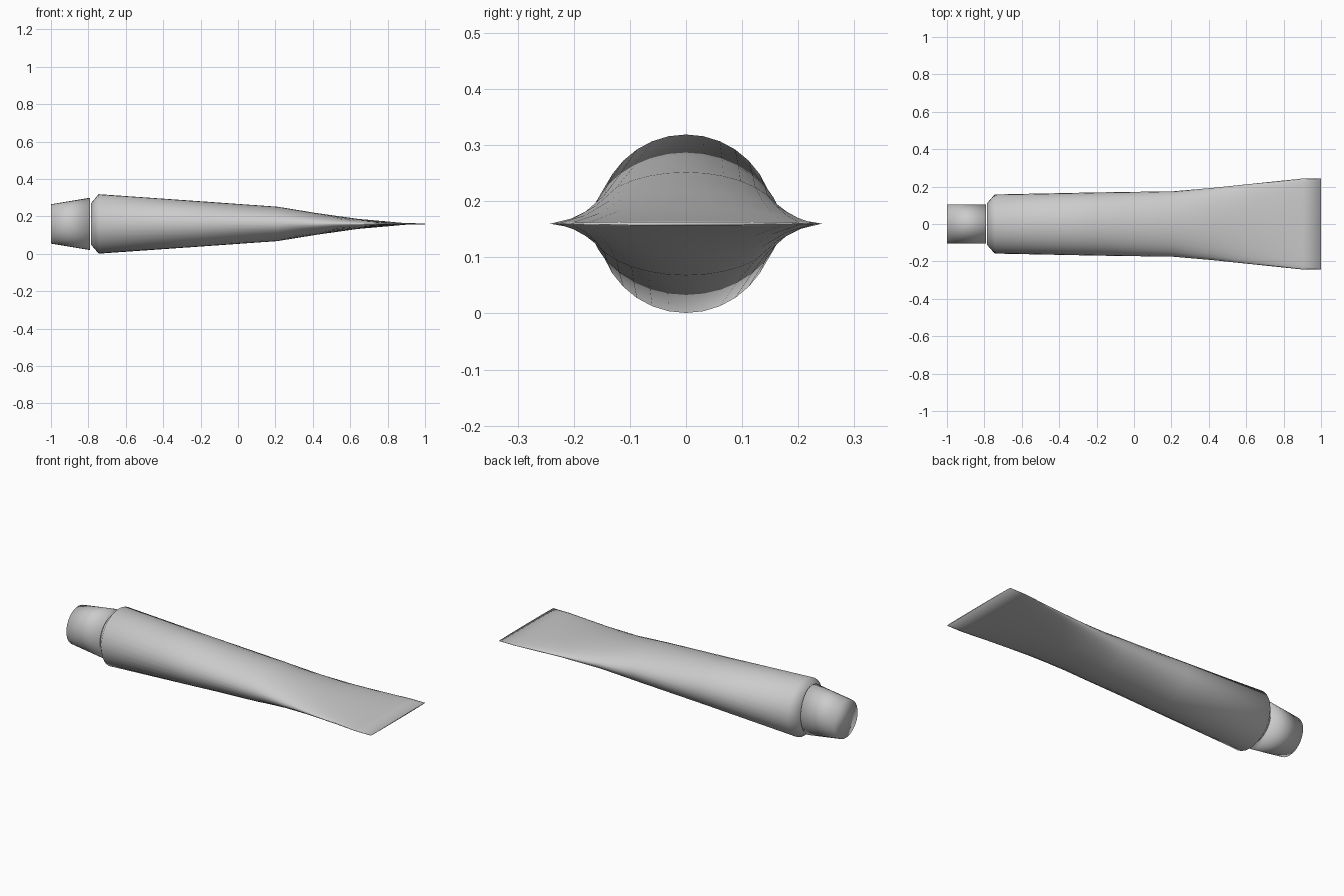
import bpy, bmesh, math

cube = bpy.data.objects.get("Cube")
if cube:
    bpy.data.objects.remove(cube, do_unlink=True)

SIDES = 32
AXIS_Z = 0.16

grey = bpy.data.materials.new("light_grey")
grey.use_nodes = True
colour = (0.6, 0.6, 0.6, 1)
grey.diffuse_color = colour
grey.node_tree.nodes["Principled BSDF"].inputs["Base Color"].default_value = colour


def loft(name, stations):
    """Skin elliptical rings (x, half width, half height) and close both ends."""
    bm = bmesh.new()
    rings = []
    for x, ry, rz in stations:
        angles = [2 * math.pi * i / SIDES for i in range(SIDES)]
        rings.append([bm.verts.new((x, ry * math.cos(a), AXIS_Z + rz * math.sin(a)))
                      for a in angles])
    for a, b in zip(rings, rings[1:]):
        for i in range(SIDES):
            j = (i + 1) % SIDES
            bm.faces.new((a[i], a[j], b[j], b[i]))
    bm.faces.new(rings[0])
    bm.faces.new(rings[-1])
    bmesh.ops.recalc_face_normals(bm, faces=bm.faces)
    mesh = bpy.data.meshes.new(name)
    bm.to_mesh(mesh)
    bm.free()
    mesh.materials.append(grey)
    mesh.shade_smooth()
    obj = bpy.data.objects.new(name, mesh)
    bpy.context.collection.objects.link(obj)
    return obj


# Squeezable body: round shoulder flattening to a wide crimped end
loft("tube_body", [
    (-0.785, 0.112, 0.112),
    (-0.745, 0.158, 0.159),
    (-0.2, 0.169, 0.121),
    (0.21, 0.175, 0.092),
    (0.42, 0.193, 0.058),
    (0.64, 0.216, 0.027),
    (0.9, 0.243, 0.004),
    (1.0, 0.243, 0.003),
])

# Cap: round at its tip, taller where it meets the shoulder
loft("cap", [
    (-1.0, 0.105, 0.105),
    (-0.79, 0.105, 0.14),
])
